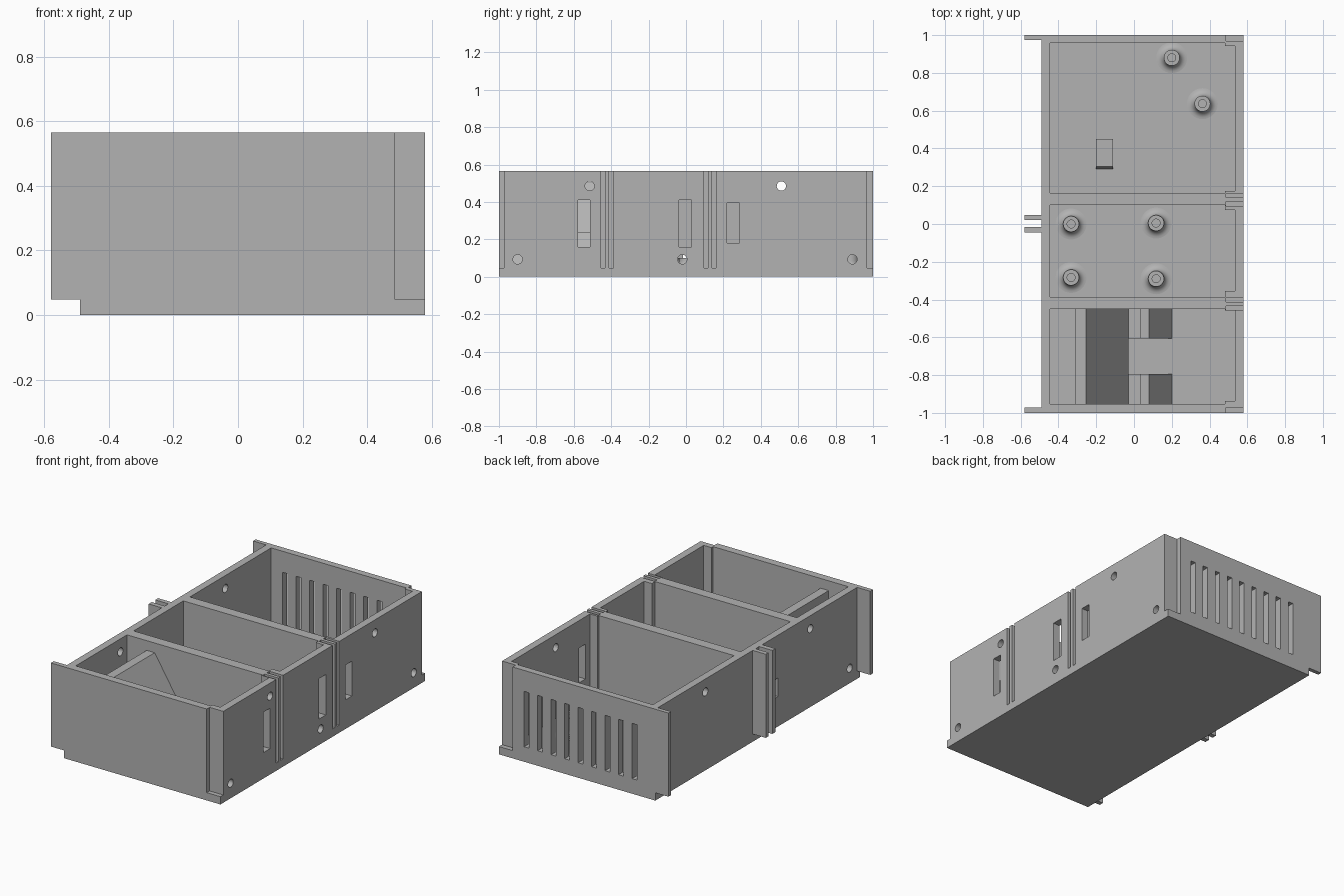
import bpy, bmesh, math
from mathutils import Matrix

if "Cube" in bpy.data.objects:
    bpy.data.objects.remove(bpy.data.objects["Cube"])

grey = bpy.data.materials.new("plain_grey")
grey.diffuse_color = (0.45, 0.45, 0.45, 1)
grey.use_nodes = True
grey.node_tree.nodes["Principled BSDF"].inputs["Base Color"].default_value = grey.diffuse_color


def make(name, bm):
    bmesh.ops.recalc_face_normals(bm, faces=bm.faces[:])
    me = bpy.data.meshes.new(name)
    bm.to_mesh(me)
    bm.free()
    me.materials.append(grey)
    ob = bpy.data.objects.new(name, me)
    bpy.context.collection.objects.link(ob)
    return ob


def box(name, x0, x1, y0, y1, z0, z1):
    bm = bmesh.new()
    bmesh.ops.create_cube(bm, size=1)
    for v in bm.verts:
        v.co = ((x0 + x1) / 2 + v.co.x * (x1 - x0),
                (y0 + y1) / 2 + v.co.y * (y1 - y0),
                (z0 + z1) / 2 + v.co.z * (z1 - z0))
    return make(name, bm)


def rod_x(name, x, y, z, r):
    bm = bmesh.new()
    bmesh.ops.create_cone(bm, cap_ends=True, segments=24, radius1=r, radius2=r, depth=0.2,
                          matrix=Matrix.Translation((x, y, z)) @ Matrix.Rotation(math.pi / 2, 4, 'Y'))
    return make(name, bm)


def prism_y(name, pts, y0, y1):
    bm = bmesh.new()
    face = bm.faces.new([bm.verts.new((x, y0, z)) for x, z in pts])
    ext = bmesh.ops.extrude_face_region(bm, geom=[face])
    for v in ext["geom"]:
        if isinstance(v, bmesh.types.BMVert):
            v.co.y = y1
    return make(name, bm)


def lathe(name, x, y, profile, steps=32):
    bm = bmesh.new()
    rings = []
    for r, z in profile:
        rings.append([bm.verts.new((x + r * math.cos(2 * math.pi * i / steps),
                                    y + r * math.sin(2 * math.pi * i / steps), z))
                      for i in range(steps)])
    for a, b in zip(rings, rings[1:]):
        for i in range(steps):
            j = (i + 1) % steps
            bm.faces.new((a[i], a[j], b[j], b[i]))
    bm.faces.new(rings[0])
    bm.faces.new(rings[-1])
    ob = make(name, bm)
    bpy.ops.object.select_all(action='DESELECT')
    ob.select_set(True)
    bpy.context.view_layer.objects.active = ob
    bpy.ops.object.shade_smooth_by_angle(angle=math.radians(40))
    return ob


TOP, FLOOR, LIP = 0.565, 0.045, 0.048
case = box("case", -0.49, 0.58, -1, 1, 0, TOP)
cutters = []


def cut(*dims):
    cutters.append(box("cutter", *dims))


# three compartments, each with a shallower pocket in the right wall
for y0, y1, p0, p1 in ((0.164, 0.958, 0.175, 0.942), (-0.386, 0.10, -0.354, 0.074),
                       (-0.952, -0.45, -0.936, -0.457)):
    cut(-0.444, 0.4815, y0, y1, FLOOR, 0.7)
    cut(0.4, 0.534, p0, p1, FLOOR, 0.7)

# corner rebates and joining grooves on the right side
for y0, y1 in ((-1.1, -0.972), (0.969, 1.1), (-0.455, -0.433), (-0.412, -0.388),
               (0.096, 0.118), (0.139, 0.161)):
    cut(0.486, 0.7, y0, y1, LIP, 0.7)

# cable slots in the side walls
for y0, y1, z0, z1 in ((0.22, 0.285, 0.18, 0.395), (-0.037, 0.03, 0.16, 0.41),
                       (-0.578, -0.514, 0.16, 0.41)):
    cut(0.5, 0.7, y0, y1, z0, z1)
cut(-0.6, -0.42, -0.2, -0.13, 0.185, 0.3)

# round screw holes through both side walls
for y, z in ((-0.515, 0.485), (0.51, 0.485), (-0.9, 0.093), (-0.02, 0.093), (0.89, 0.093)):
    for x in (-0.47, 0.56):
        cutters.append(rod_x("cutter", x, y, z, 0.025))

# vent slots in the back wall
for i in range(9):
    x = -0.348 + i * 0.0923
    cut(x - 0.017, x + 0.017, 0.9, 1.1, 0.093, 0.435)

for c in cutters:
    m = case.modifiers.new("cut", 'BOOLEAN')
    m.operation, m.solver, m.object = 'DIFFERENCE', 'EXACT', c
dg = bpy.context.evaluated_depsgraph_get()
mesh = bpy.data.meshes.new_from_object(case.evaluated_get(dg))
case.modifiers.clear()
case.data = mesh
for c in cutters:
    bpy.data.objects.remove(c)

# joining tabs on the left side
for i, (y0, y1) in enumerate(((-1, -0.972), (0.975, 1), (-0.045, -0.015), (0.02, 0.048))):
    box(f"joining_tab_{i + 1}", -0.58, -0.488, y0, y1, LIP, TOP)

# sloped panel rest, with a lower lip on each side of a cable gap
prism_y("panel_rest", [(-0.31, FLOOR), (-0.31, 0.505), (-0.255, 0.505), (-0.03, 0.147),
                       (-0.03, FLOOR)], -0.952, -0.45)
lip = [(-0.03, FLOOR), (-0.03, 0.147), (0.035, 0.147), (0.035, 0.237), (0.08, 0.237), (0.2, FLOOR)]
prism_y("panel_lip_front", lip, -0.952, -0.795)
prism_y("panel_lip_back", lip, -0.605, -0.45)

# small stop on the back compartment floor with a steep front
bm_stop = box("floor_stop", -0.2, -0.11, 0.29, 0.45, FLOOR, 0.1)
for v in bm_stop.data.vertices:
    if v.co.z > 0.09 and v.co.y < 0.3:
        v.co.y = 0.305

# hollow standoffs with flared feet
posts = ((0.2, 0.88, 0.16), (0.362, 0.637, 0.16), (-0.333, 0, 0.1), (0.117, 0.005, 0.1),
         (-0.333, -0.283, 0.1), (0.117, -0.29, 0.1))
for i, (x, y, h) in enumerate(posts):
    flare = [(0.082 - 0.04 * math.sin(a), FLOOR + 0.04 * (1 - math.cos(a)))
             for a in (k * math.pi / 12 for k in range(7))]
    lathe(f"standoff_{i + 1}", x, y, flare + [(0.042, h), (0.021, h), (0.021, FLOOR + 0.005)])
